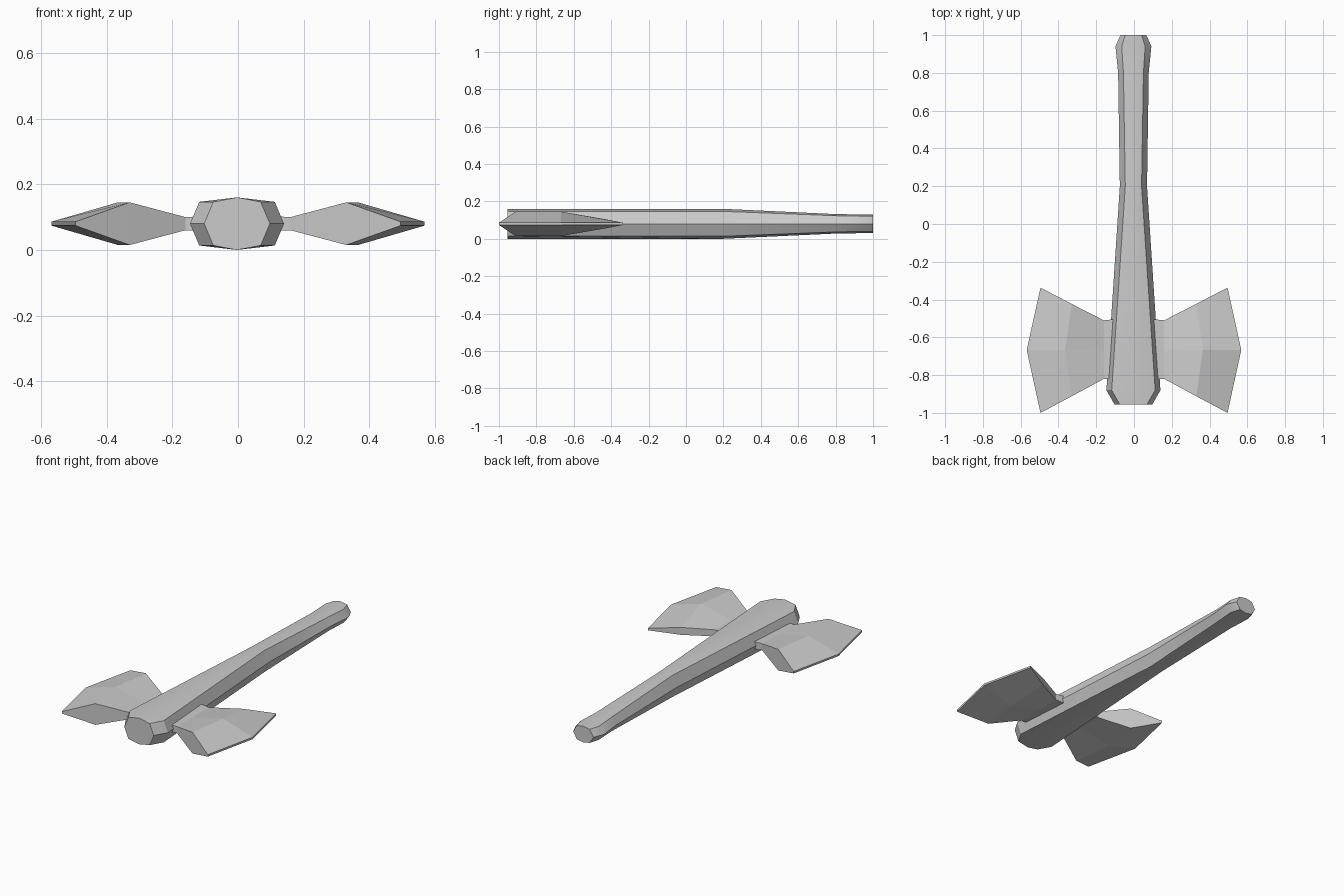
import bpy, bmesh, math

if "Cube" in bpy.data.objects:
    bpy.data.objects.remove(bpy.data.objects["Cube"])

ZC = 0.08  # mid height of the whole model


def loft(name, rings, smooth=None):
    """Skin a list of equally sized closed rings and cap both ends."""
    bm = bmesh.new()
    vr = [[bm.verts.new(p) for p in ring] for ring in rings]
    n = len(vr[0])
    for a, b in zip(vr, vr[1:]):
        for i in range(n):
            j = (i + 1) % n
            bm.faces.new((a[i], a[j], b[j], b[i]))
    bm.faces.new(vr[0])
    bm.faces.new(vr[-1])
    bmesh.ops.recalc_face_normals(bm, faces=bm.faces)
    me = bpy.data.meshes.new(name)
    bm.to_mesh(me)
    bm.free()
    ob = bpy.data.objects.new(name, me)
    bpy.context.collection.objects.link(ob)
    if smooth:
        bpy.ops.object.select_all(action='DESELECT')
        ob.select_set(True)
        bpy.context.view_layer.objects.active = ob
        bpy.ops.object.shade_smooth_by_angle(angle=math.radians(smooth))
    return ob


# Handle: eight-sided section (y, side half width, shoulder half width, half height)
stations = [
    (-0.955, 0.100, 0.072, 0.080),
    (-0.88, 0.143, 0.115, 0.080),
    (0.20, 0.072, 0.043, 0.080),
    (0.80, 0.081, 0.053, 0.052),
    (0.94, 0.095, 0.062, 0.050),
    (1.00, 0.069, 0.044, 0.050),
]


def octagon(y, w, s, h):
    k = 0.83 * h
    pts = [(0, h), (s, k), (w, 0), (s, -k), (0, -h), (-s, -k), (-w, 0), (-s, k)]
    return [(x - 0.003, y, ZC + z) for x, z in pts]


loft("handle", [octagon(*s) for s in stations], smooth=30)


# Blade: rings of front / centre / back points running outward from the handle
def blade(name, side, back_half):
    def ring(front, centre, back):
        pts = [front, centre, back]
        top = [(side * x, y, ZC + h) for x, y, h in pts]
        low = [(side * x, y, ZC - h) for x, y, h in reversed(pts)]
        return top + low

    rings = [
        ring((0.06, -0.82, 0.025), (0.06, -0.665, 0.025), (0.06, -0.50, 0.025)),
        ring((0.16, -0.82, 0.020), (0.16, -0.665, 0.020), (0.16, -0.51, 0.020)),
        ring((0.33, -0.912, 0.065), (0.365, -0.667, 0.065), (0.33, -0.423, back_half)),
        ring((0.495, -1.0, 0.006), (0.568, -0.667, 0.006), (0.495, -0.337, 0.006)),
    ]
    loft(name, rings)


blade("left_blade", -1, 0.065)
blade("right_blade", 1, 0.023)
